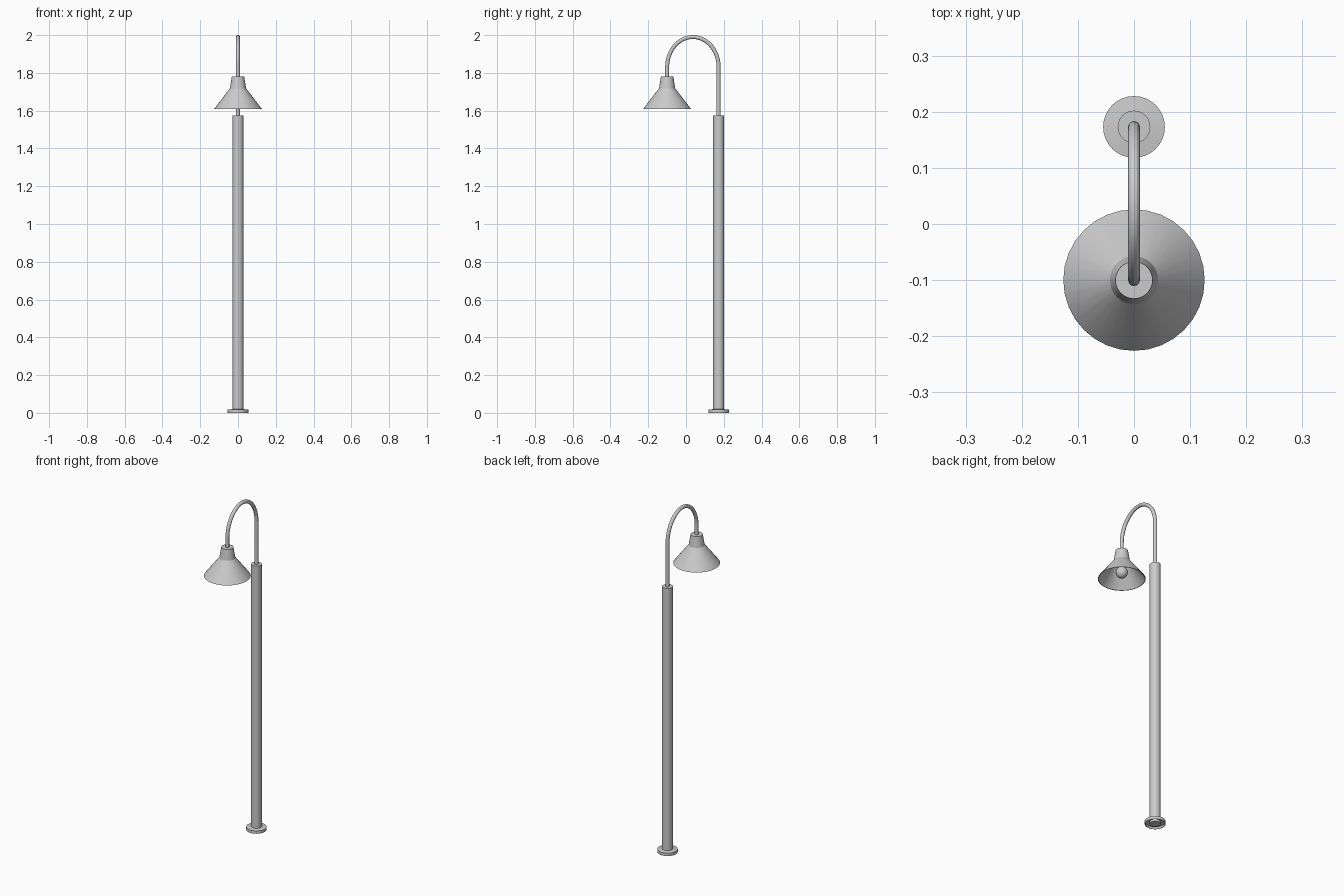
import bpy, bmesh, math

if "Cube" in bpy.data.objects:
    bpy.data.objects.remove(bpy.data.objects["Cube"])

POLE_Y, LAMP_Y = 0.173, -0.10


def lathe(name, profile, y, segs=32):
    """Spin a (radius, z) profile about the vertical axis at the given y."""
    bm = bmesh.new()
    rings = []
    for r, z in profile:
        if r < 1e-6:
            rings.append([bm.verts.new((0, y, z))])
        else:
            rings.append([bm.verts.new((r * math.cos(2 * math.pi * i / segs),
                                        y + r * math.sin(2 * math.pi * i / segs), z))
                          for i in range(segs)])
    for a, b in zip(rings, rings[1:]):
        for i in range(segs):
            j = (i + 1) % segs
            quad = [a[i % len(a)], a[j % len(a)], b[j % len(b)], b[i % len(b)]]
            bm.faces.new(list(dict.fromkeys(quad)))
    bmesh.ops.recalc_face_normals(bm, faces=bm.faces)
    mesh = bpy.data.meshes.new(name)
    bm.to_mesh(mesh)
    bm.free()
    obj = bpy.data.objects.new(name, mesh)
    bpy.context.collection.objects.link(obj)
    smooth(obj)
    return obj


def smooth(obj):
    bpy.ops.object.select_all(action='DESELECT')
    obj.select_set(True)
    bpy.context.view_layer.objects.active = obj
    bpy.ops.object.shade_smooth_by_angle(angle=math.radians(25))


# Base flange, hollow underneath
lathe("base_flange", [(0.028, 0.02), (0.055, 0.017), (0.055, 0.0),
                      (0.052, 0.0), (0.052, 0.012), (0.028, 0.014)], POLE_Y)

# Main pole
lathe("pole", [(0, 0.001), (0.029, 0.001), (0.029, 1.575), (0, 1.575)], POLE_Y)

# Gooseneck arm swept along an arch
mid, half, spring, rise = (POLE_Y + LAMP_Y) / 2, (POLE_Y - LAMP_Y) / 2, 1.83, 0.16
path = [(POLE_Y, 1.56)]
for i in range(25):
    a = math.pi * i / 24
    path.append((mid + half * math.cos(a), spring + rise * math.sin(a)))
path.append((LAMP_Y, 1.76))
curve = bpy.data.curves.new("gooseneck_arm", 'CURVE')
curve.dimensions = '3D'
curve.bevel_depth = 0.0105
curve.bevel_resolution = 4
curve.use_fill_caps = True
spline = curve.splines.new('POLY')
spline.points.add(len(path) - 1)
for p, (y, z) in zip(spline.points, path):
    p.co = (0, y, z, 1)
arm = bpy.data.objects.new("gooseneck_arm", curve)
bpy.context.collection.objects.link(arm)
bpy.ops.object.select_all(action='DESELECT')
arm.select_set(True)
bpy.context.view_layer.objects.active = arm
bpy.ops.object.convert(target='MESH')
smooth(bpy.context.view_layer.objects.active)

# Conical lamp shade with a thin wall
lathe("lamp_shade", [(0, 1.78), (0.033, 1.78), (0.043, 1.718), (0.126, 1.61),
                     (0.123, 1.61), (0.040, 1.716), (0.030, 1.776), (0, 1.776)], LAMP_Y)

# Light bulb: round globe with a neck running up into the shade
R, ZC = 0.032, 1.648
globe = [(R * math.sin(math.radians(d)), ZC - R * math.cos(math.radians(d)))
         for d in range(0, 151, 15)]
lathe("bulb", globe + [(0.014, 1.70), (0.014, 1.777), (0, 1.777)], LAMP_Y, 24)
